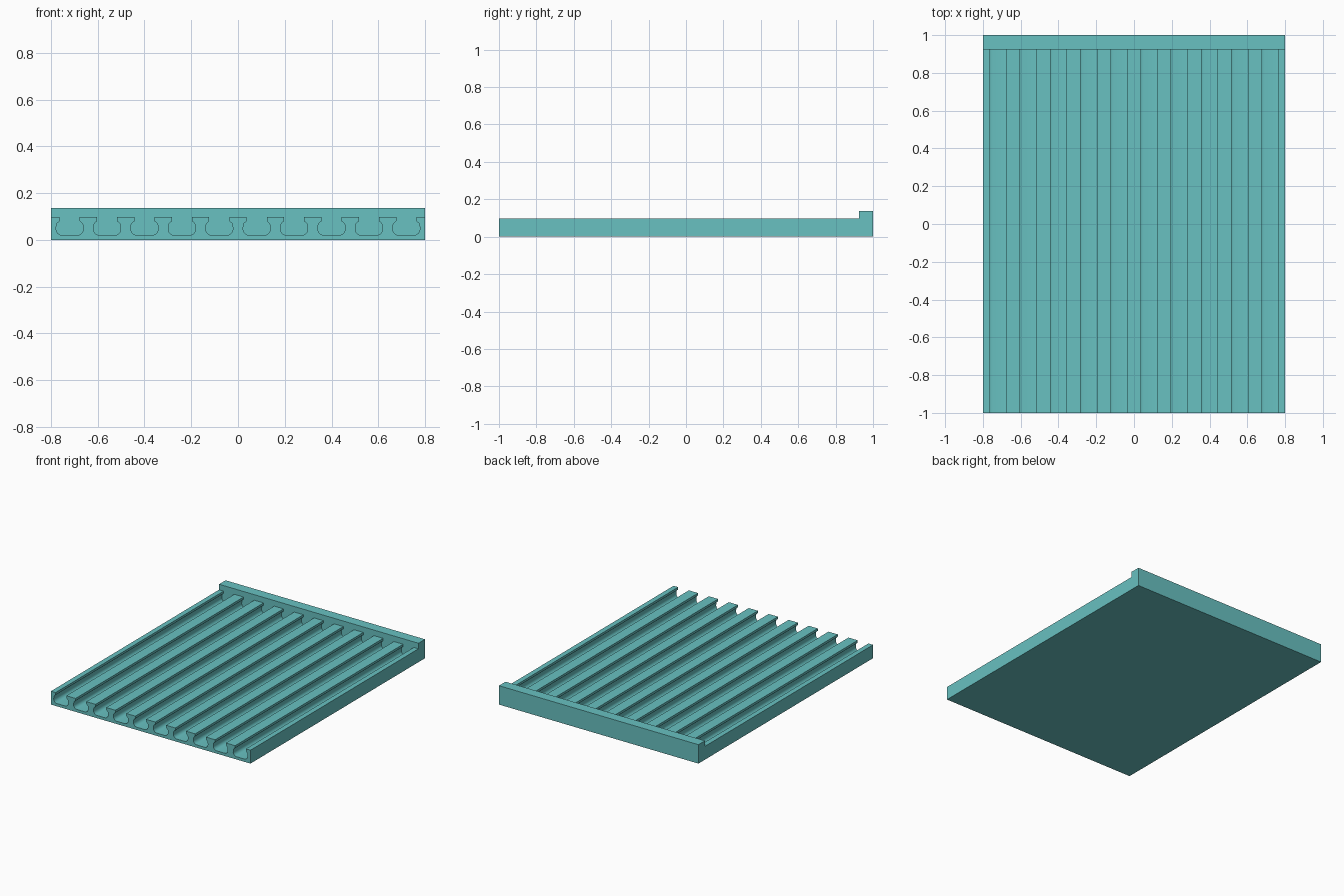
import bpy, bmesh, math

if "Cube" in bpy.data.objects:
    bpy.data.objects.remove(bpy.data.objects["Cube"])

W, TOP, FLOOR = 0.80, 0.097, 0.02    # half width, tray height, groove floor
FRONT, BAR_Y, BACK = -1.0, 0.925, 1.0
BAR_TOP = 0.137
PITCH, COUNT = 0.16, 10

teal = bpy.data.materials.new("teal plastic")
teal.diffuse_color = (0.138, 0.533, 0.533, 1)
teal.use_nodes = True
teal.node_tree.nodes["Principled BSDF"].inputs["Base Color"].default_value = teal.diffuse_color


def extrude_profile(name, profile, y0, y1):
    """Closed solid from an (x, z) outline swept along y."""
    bm = bmesh.new()
    face = bm.faces.new([bm.verts.new((x, y0, z)) for x, z in profile])
    swept = bmesh.ops.extrude_face_region(bm, geom=[face], use_keep_orig=True)
    verts = [g for g in swept["geom"] if isinstance(g, bmesh.types.BMVert)]
    bmesh.ops.translate(bm, verts=verts, vec=(0, y1 - y0, 0))
    bmesh.ops.recalc_face_normals(bm, faces=bm.faces)
    mesh = bpy.data.meshes.new(name)
    bm.to_mesh(mesh)
    bm.free()
    mesh.materials.append(teal)
    obj = bpy.data.objects.new(name, mesh)
    bpy.context.collection.objects.link(obj)
    bpy.ops.object.select_all(action='DESELECT')
    obj.select_set(True)
    bpy.context.view_layer.objects.active = obj
    bpy.ops.object.shade_smooth_by_angle(angle=math.radians(30))
    return obj


# Half outline of one undercut groove, from the lip down to the floor
half_groove = [(0.043, TOP), (0.043, 0.080), (0.053, 0.072), (0.057, 0.064)]
R = 0.026
for i in range(7):
    a = math.radians(90 * i / 6)
    half_groove.append((0.032 + R * math.cos(a), FLOOR + R - R * math.sin(a)))

# Ribbed tray: base plate with a row of grooves cut in its top
tray = [(W, 0), (-W, 0), (-W, TOP)]
for i in range(COUNT):
    cx = (i - (COUNT - 1) / 2) * PITCH
    tray += [(cx - x, z) for x, z in half_groove]
    tray += [(cx + x, z) for x, z in reversed(half_groove)]
tray.append((W, TOP))
extrude_profile("ribbed_tray", tray, FRONT, BAR_Y)

# Raised stop bar closing the grooves at the back
bar = [(W, 0), (-W, 0), (-W, BAR_TOP), (W, BAR_TOP)]
extrude_profile("back_stop_bar", bar, BAR_Y, BACK)
